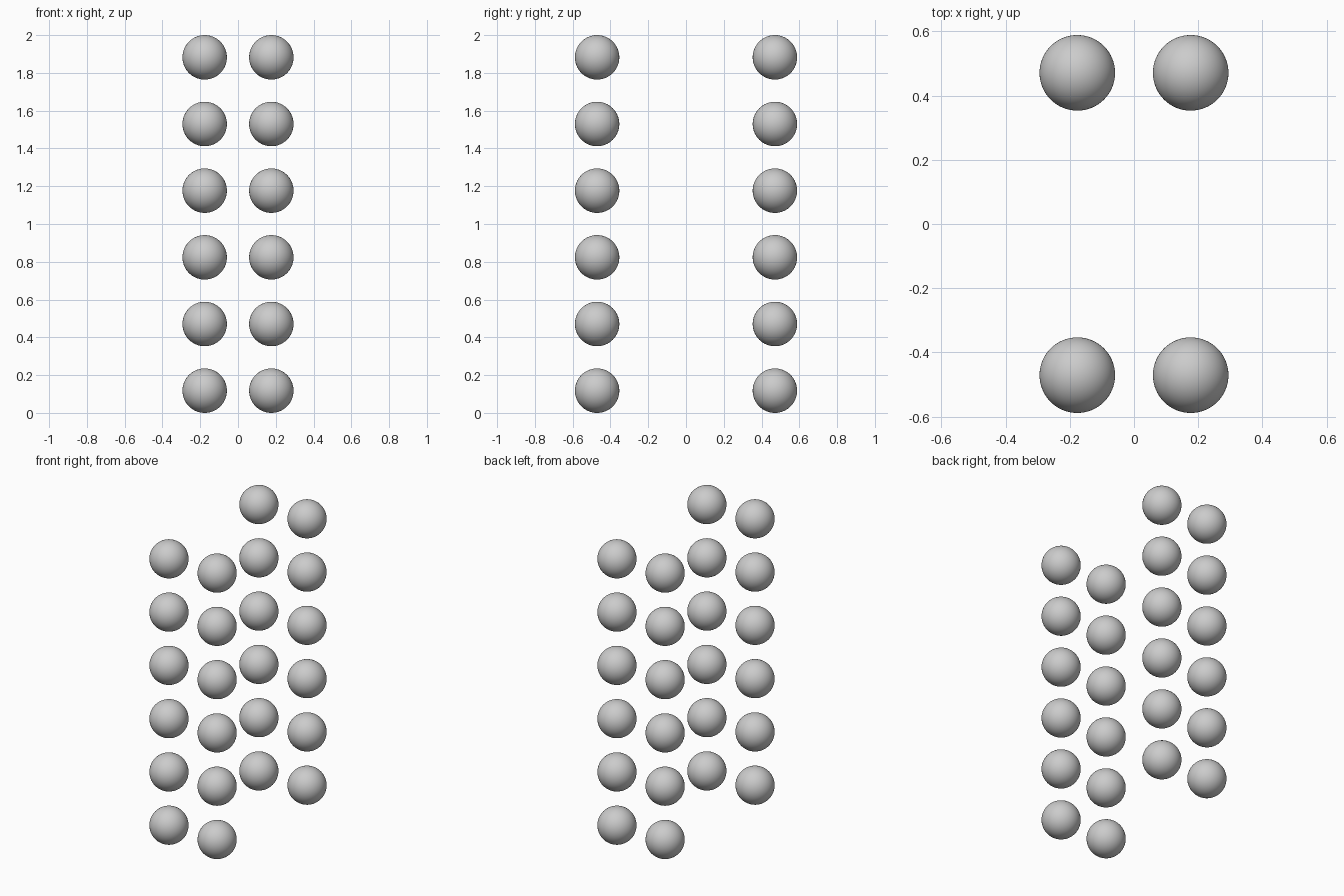
import bpy

if "Cube" in bpy.data.objects:
    bpy.data.objects.remove(bpy.data.objects["Cube"])

R = 2 / 17        # ball radius
STEP = 3 * R      # spacing between neighbours in a sheet
SHEET_Y = 4 * R   # distance of each sheet from the middle


# One smooth ball mesh shared by every copy
bpy.ops.mesh.primitive_uv_sphere_add(segments=64, ring_count=32, radius=R)
first = bpy.context.object
bpy.ops.object.shade_smooth()
ball_mesh = first.data
ball_mesh.name = "ball"
bpy.data.objects.remove(first)


def add_ball(name, location):
    ball = bpy.data.objects.new(name, ball_mesh)
    ball.location = location
    bpy.context.collection.objects.link(ball)


# Front and back sheets, each two columns of six balls
for sheet, y in (("front", -SHEET_Y), ("back", SHEET_Y)):
    for side, x in (("left", -STEP / 2), ("right", STEP / 2)):
        for row in range(6):
            add_ball(f"{sheet}_{side}_ball_{row + 1}", (x, y, R + row * STEP))
